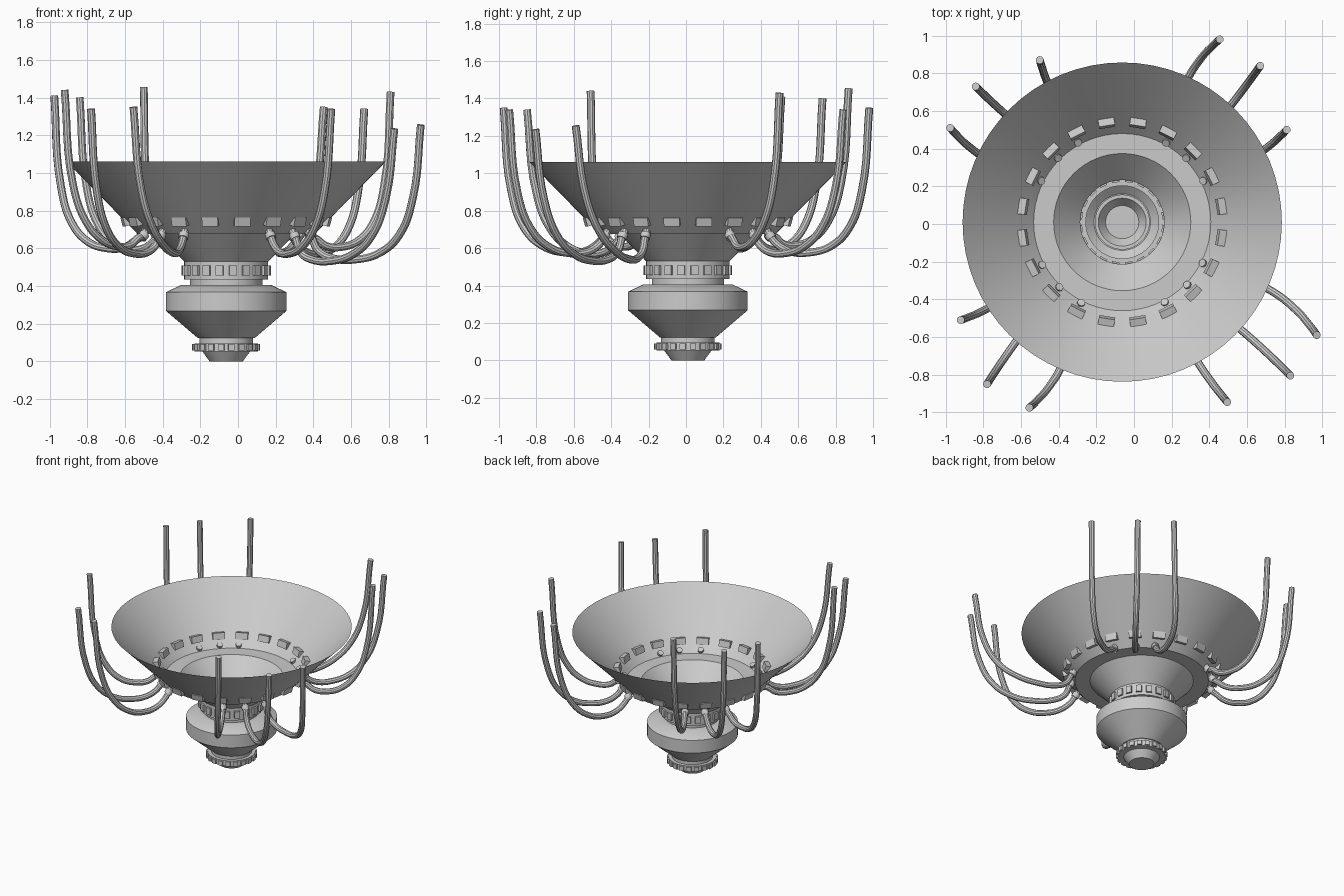
import bpy, bmesh, math
from mathutils import Matrix, Vector

cube = bpy.data.objects.get("Cube")
if cube:
    bpy.data.objects.remove(cube)

AXIS = Vector((-0.0625, 0.01, 0))
TUBE = 0.021


def add_mesh(name, bm):
    mesh = bpy.data.meshes.new(name)
    bm.to_mesh(mesh)
    bm.free()
    obj = bpy.data.objects.new(name, mesh)
    bpy.context.collection.objects.link(obj)
    return obj


def activate(obj):
    bpy.ops.object.select_all(action='DESELECT')
    obj.select_set(True)
    bpy.context.view_layer.objects.active = obj


def smooth(obj):
    activate(obj)
    bpy.ops.object.shade_smooth_by_angle(angle=math.radians(30))


def lathe(name, profile, steps=64):
    bm = bmesh.new()
    verts = [bm.verts.new((r, 0, z)) for r, z in profile]
    edges = [bm.edges.new(pair) for pair in zip(verts, verts[1:])]
    bmesh.ops.spin(bm, geom=verts + edges, cent=(0, 0, 0), axis=(0, 0, 1),
                   angle=math.tau, steps=steps, use_duplicate=False)
    bmesh.ops.remove_doubles(bm, verts=bm.verts, dist=0.0005)
    bmesh.ops.recalc_face_normals(bm, faces=bm.faces)
    obj = add_mesh(name, bm)
    obj.location = AXIS
    smooth(obj)
    return obj


def box_ring(name, count, radius, z, size, tilt=0):
    bm = bmesh.new()
    for i in range(count):
        turn = Matrix.Rotation((i + 0.5) * math.tau / count, 4, 'Z')
        place = Matrix.Translation((radius, 0, z))
        lean = Matrix.Rotation(math.radians(tilt), 4, 'Y')
        bmesh.ops.create_cube(bm, size=1, matrix=turn @ place @ lean
                              @ Matrix.Diagonal((*size, 1)))
    obj = add_mesh(name, bm)
    obj.location = AXIS
    return obj


# Open bowl, stepped body and closed foot as one turned shell
lathe("bowl_and_body", [
    (0.847, 1.06), (0.47, 0.675), (0.364, 0.675), (0.223, 0.53),
    (0.223, 0.435), (0.193, 0.435), (0.193, 0.405), (0.24, 0.405),
    (0.32, 0.367), (0.32, 0.268), (0.15, 0.123), (0.143, 0.123),
    (0.143, 0.095), (0.168, 0.095), (0.168, 0.053), (0.127, 0.053),
    (0.088, 0), (0, 0)])

# Raised blocks on the bowl and on both bands
box_ring("bowl_windows", 20, 0.534, 0.745, (0.045, 0.086, 0.048), 15)
box_ring("upper_band_blocks", 20, 0.225, 0.482, (0.024, 0.04, 0.052))
box_ring("lower_band_blocks", 20, 0.17, 0.074, (0.02, 0.032, 0.034))


def tentacle(name, start_deg, bow_deg, tip):
    offset = Vector(tip) - AXIS
    reach = math.hypot(offset.x, offset.y)
    a0 = math.radians(start_deg)
    a1 = math.atan2(offset.y, offset.x)
    a1 += math.tau * round((a0 - a1) / math.tau)
    low = 0.535 + 0.38 * (offset.z - 1.24)
    # fraction of the reach, height
    path = [(-0.02, 0.705), (0.02, 0.665), (0.08, low + 0.045),
            (0.2, low + 0.005), (0.38, low), (0.58, low + 0.035),
            (0.77, low + 0.135), (0.91, low + 0.33), (1, offset.z)]
    points = []
    for f, z in path:
        angle = a0 + (a1 - a0) * max(f, 0)
        angle += math.radians(bow_deg) * math.sin(math.pi * max(f, 0))
        r = 0.49 + (reach - 0.49) * f
        points.append(AXIS + Vector((r * math.cos(angle), r * math.sin(angle), z)))

    curve = bpy.data.curves.new(name, 'CURVE')
    curve.dimensions = '3D'
    curve.bevel_depth = TUBE
    curve.bevel_resolution = 3
    curve.resolution_u = 6
    curve.use_fill_caps = True
    spline = curve.splines.new('BEZIER')
    spline.bezier_points.add(len(points) - 1)
    for bp, co in zip(spline.bezier_points, points):
        bp.co = co
        bp.handle_left_type = bp.handle_right_type = 'AUTO'
    obj = bpy.data.objects.new(name, curve)
    bpy.context.collection.objects.link(obj)
    activate(obj)
    bpy.ops.object.convert(target='MESH')
    smooth(bpy.context.object)

    # Collar where the arm leaves the bowl
    heading = points[2] - points[0]
    bm = bmesh.new()
    bmesh.ops.create_cone(bm, cap_ends=True, segments=16, radius1=0.027,
                          radius2=0.027, depth=0.03,
                          matrix=Matrix.Translation(points[1])
                          @ heading.to_track_quat('Z', 'Y').to_matrix().to_4x4())
    smooth(add_mesh(name + "_collar", bm))


# Start angle, sideways bow, tip position for each arm
arms = [
    (27, -2, (0.81, 0.5, 1.43)), (45, 0, (0.67, 0.84, 1.34)),
    (61, 4, (0.455, 0.98, 1.35)), (119, 1, (-0.5, 0.87, 1.455)),
    (135, 1, (-0.84, 0.73, 1.4)), (153, 3, (-0.975, 0.51, 1.41)),
    (208, 3, (-0.92, -0.51, 1.44)), (226, 0, (-0.78, -0.85, 1.34)),
    (243, 4, (-0.555, -0.975, 1.35)), (298, -1, (0.495, -0.945, 1.34)),
    (316, 1, (0.83, -0.805, 1.235)), (333, 4, (0.97, -0.59, 1.255)),
]
for i, (start, bow, tip) in enumerate(arms):
    tentacle(f"hanging_arm_{i + 1}", start, bow, tip)
